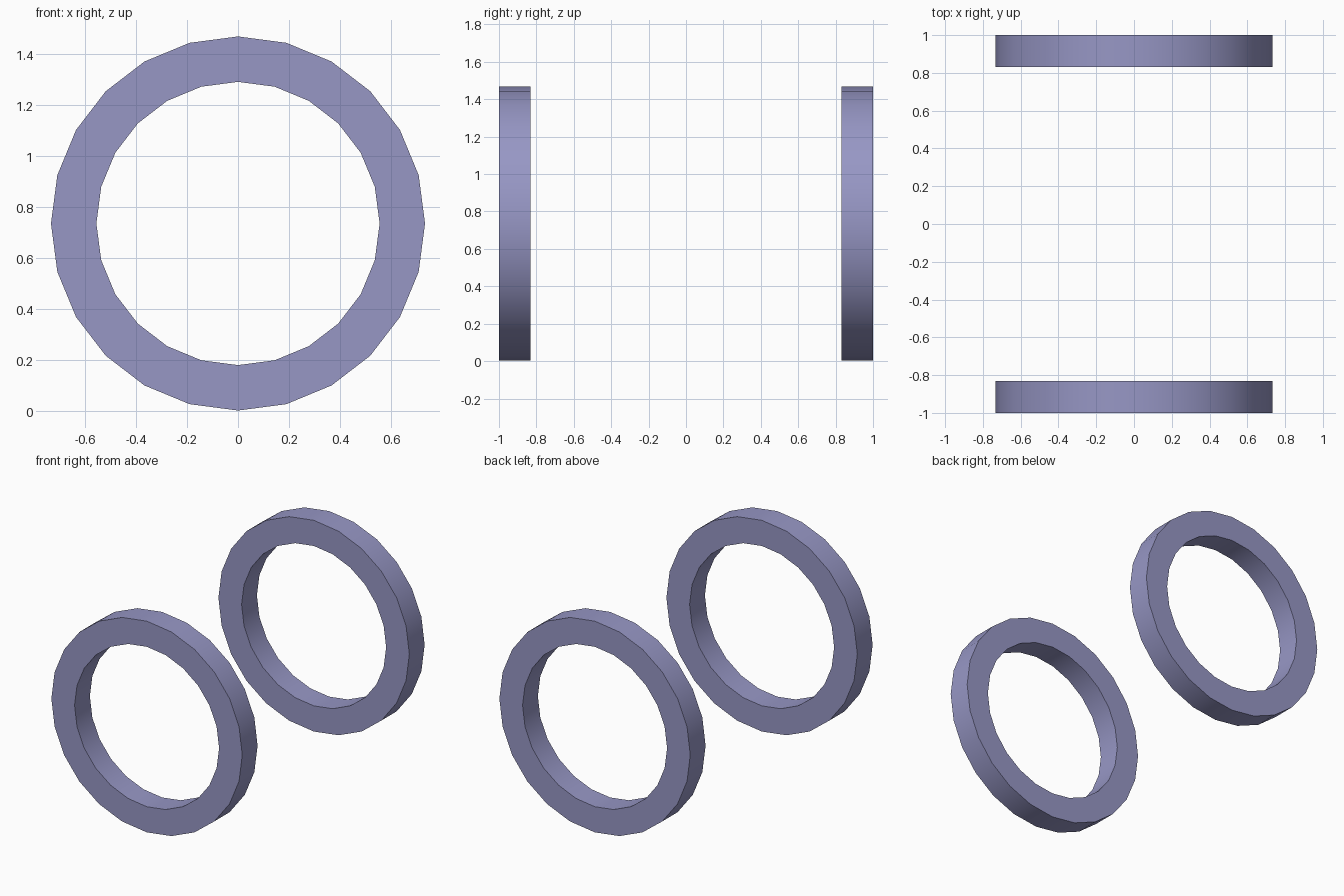
import bpy, bmesh, math

if "Cube" in bpy.data.objects:
    bpy.data.objects.remove(bpy.data.objects["Cube"])

SEGMENTS = 24
OUTER, INNER = 0.733, 0.555
CENTRE_Z = 0.735

ring_mat = bpy.data.materials.new("muted_violet")
ring_mat.diffuse_color = (0.31, 0.31, 0.56, 1)
ring_mat.use_nodes = True
ring_mat.node_tree.nodes["Principled BSDF"].inputs["Base Color"].default_value = ring_mat.diffuse_color


def make_ring(name, y0, y1):
    """Flat-sided ring around the y axis."""
    bm = bmesh.new()
    loops = []
    for i in range(SEGMENTS):
        a = 2 * math.pi * i / SEGMENTS
        section = [(OUTER, y0), (OUTER, y1), (INNER, y1), (INNER, y0)]
        loops.append([bm.verts.new((r * math.cos(a), y, CENTRE_Z + r * math.sin(a)))
                      for r, y in section])
    for i in range(SEGMENTS):
        a, b = loops[i], loops[(i + 1) % SEGMENTS]
        for j in range(4):
            k = (j + 1) % 4
            bm.faces.new((a[j], a[k], b[k], b[j]))
    bmesh.ops.recalc_face_normals(bm, faces=bm.faces)
    mesh = bpy.data.meshes.new(name)
    bm.to_mesh(mesh)
    bm.free()
    mesh.materials.append(ring_mat)
    obj = bpy.data.objects.new(name, mesh)
    bpy.context.collection.objects.link(obj)
    # Soft rim and bore, crisp edges to the flat sides
    bpy.ops.object.select_all(action='DESELECT')
    obj.select_set(True)
    bpy.context.view_layer.objects.active = obj
    bpy.ops.object.shade_smooth_by_angle(angle=math.radians(30))


# Matching pair of rings
make_ring("front_ring", -1.0, -0.832)
make_ring("back_ring", 0.832, 1.0)
